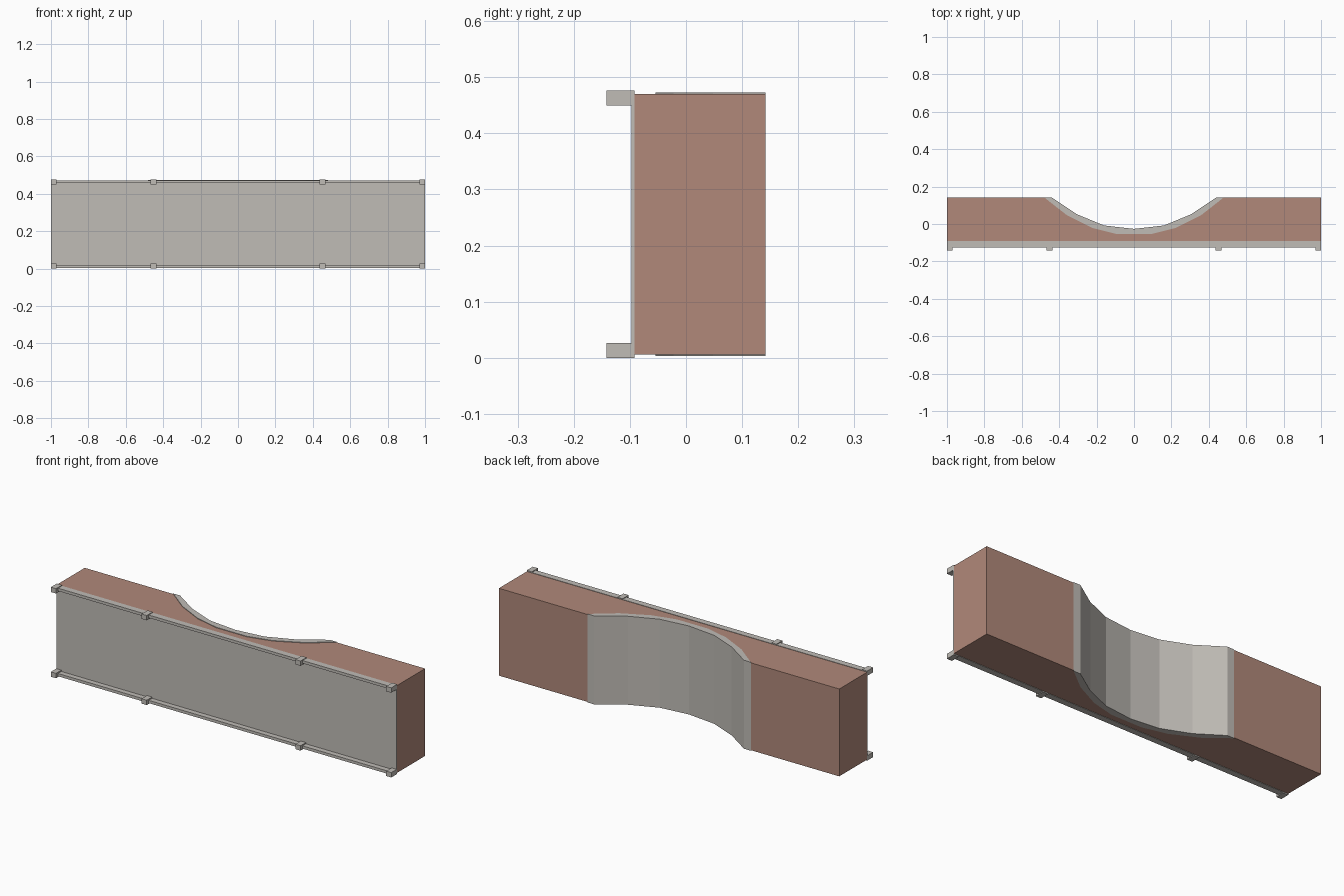
import bpy
import bmesh

cube = bpy.data.objects.get("Cube")
if cube:
    bpy.data.objects.remove(cube, do_unlink=True)


def material(name, rgb):
    mat = bpy.data.materials.new(name)
    mat.use_nodes = True
    mat.diffuse_color = (*rgb, 1)
    mat.node_tree.nodes["Principled BSDF"].inputs["Base Color"].default_value = (*rgb, 1)
    return mat


STONE = material("pale stone", (0.53, 0.505, 0.47))
BRICK = material("dusty brick", (0.44, 0.25, 0.195))


def prism(name, outline, z0, z1, mat):
    """Extrude a plan outline from z0 up to z1."""
    bm = bmesh.new()
    face = bm.faces.new([bm.verts.new((x, y, z0)) for x, y in outline])
    top = bmesh.ops.extrude_face_region(bm, geom=[face])["geom"]
    verts = [v for v in top if isinstance(v, bmesh.types.BMVert)]
    bmesh.ops.translate(bm, verts=verts, vec=(0, 0, z1 - z0))
    bmesh.ops.recalc_face_normals(bm, faces=bm.faces)
    mesh = bpy.data.meshes.new(name)
    bm.to_mesh(mesh)
    bm.free()
    mesh.materials.append(mat)
    obj = bpy.data.objects.new(name, mesh)
    bpy.context.collection.objects.link(obj)
    return obj


def box(name, x0, x1, y0, y1, z0, z1, mat):
    return prism(name, [(x0, y0), (x1, y0), (x1, y1), (x0, y1)], z0, z1, mat)


def mirrored(half):
    """Complete a curve given from its right end towards the middle."""
    return half + [(-x, y) for x, y in reversed(half) if x > 0]


HEIGHT = 0.476
BACK, FRONT = 0.142, -0.092

# Curved recess: back line of the wall and visible line of its lining
wall_curve = mirrored([(0.48, BACK), (0.36, 0.048), (0.22, -0.022), (0.09, -0.054)])
lining_curve = mirrored([(0.44, BACK), (0.305, 0.052), (0.16, -0.008), (0, -0.026)])

# Wall block with the recess in its back
prism("wall_block", [(-1, BACK), (-1, FRONT), (1, FRONT), (1, BACK)] + wall_curve,
      0.006, HEIGHT - 0.006, BRICK)

# Faceted lining of the recess
prism("recess_lining", wall_curve + lining_curve[::-1], 0.003, HEIGHT - 0.003, STONE)

# Front slab
box("front_panel", -1, 1, -0.097, FRONT, 0.006, HEIGHT - 0.006, STONE)

# Rails along the bottom and top, each with four brackets
for level in ("lower", "upper"):
    def span(low, high):
        return (low, high) if level == "lower" else (HEIGHT - high, HEIGHT - low)

    box(level + "_rail", -1, 1, -0.125, FRONT, *span(0.004, 0.019), STONE)
    for i, x in enumerate((-0.985, -0.452, 0.452, 0.985)):
        box(f"{level}_bracket_{i + 1}", x - 0.015, x + 0.015, -0.142, FRONT,
            *span(0, 0.026), STONE)
